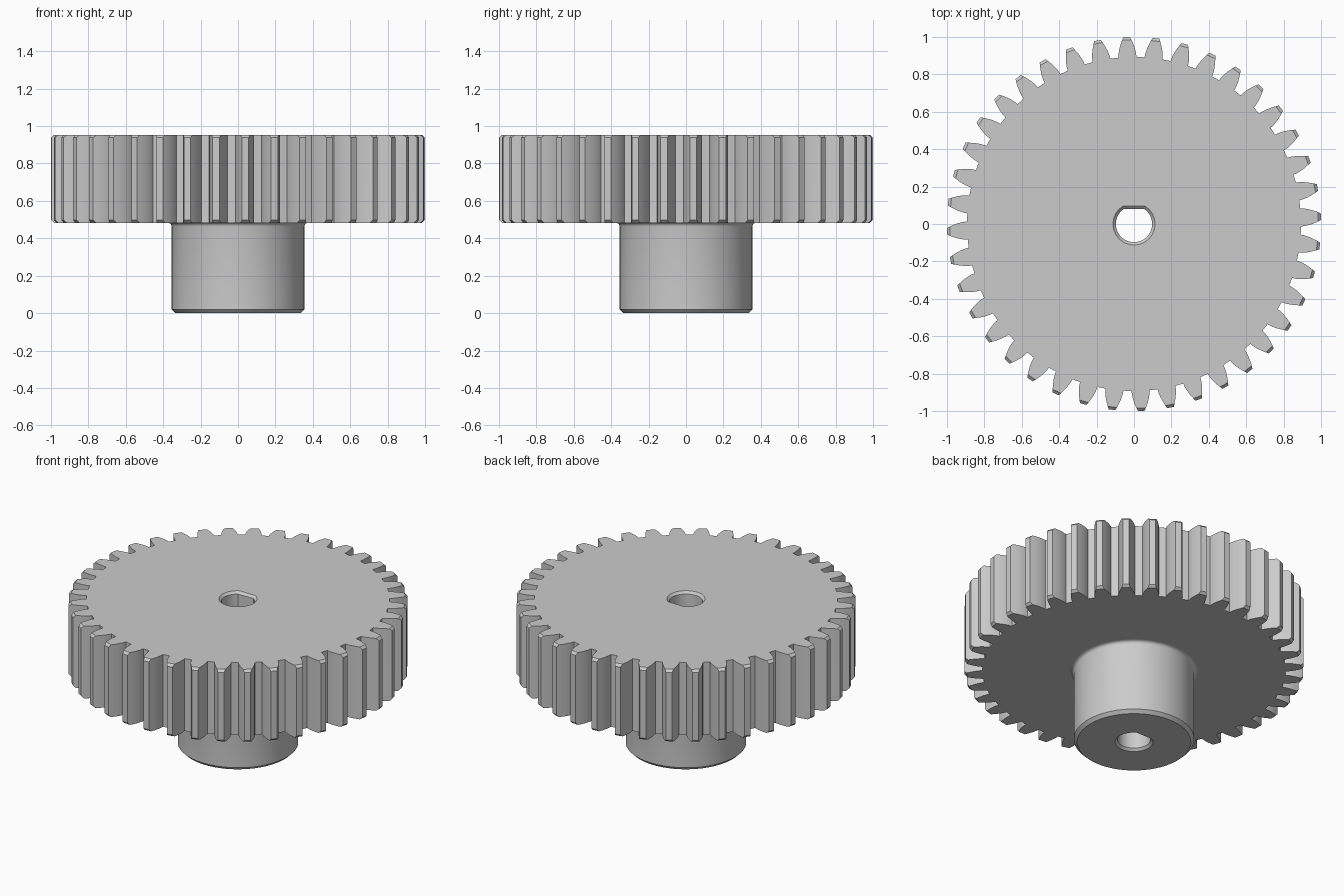
import bpy
import bmesh
from math import acos, asin, cos, sin, pi, radians, tan

if "Cube" in bpy.data.objects:
    bpy.data.objects.remove(bpy.data.objects["Cube"])

TEETH = 40
TIP = 1.0
MODULE = 2 * TIP / (TEETH + 2)
PITCH = MODULE * TEETH / 2
ROOT = PITCH - 1.25 * MODULE
BASE = PITCH * cos(radians(20))
PHASE = radians(2.25)
HUB, BORE, FLAT = 0.355, 0.097, 0.08
Z_WHEEL, Z_TOP = 0.483, 0.953
CHAMFER, FILLET = 0.015, 0.02


def involute(r):
    a = acos(min(1.0, BASE / r))
    return tan(a) - a


def half_tooth(r):
    """Half the angular width of a tooth at radius r."""
    return pi / (2 * TEETH) + involute(PITCH) - involute(r)


def polar(r, a):
    return r * cos(a), r * sin(a)


def gear_outline(tip):
    steps = 5
    radii = [ROOT + (TIP - 0.022 - ROOT) * i / (steps - 1) for i in range(steps)] + [tip]
    points = []
    for t in range(TEETH):
        mid = PHASE + 2 * pi * t / TEETH
        points += [polar(r, mid - half_tooth(r)) for r in radii]
        points += [polar(r, mid + half_tooth(r)) for r in reversed(radii)]
    return points


def circle_outline(r, n=96):
    return [polar(r, 2 * pi * i / n) for i in range(n)]


def bore_outline(grow, n=64):
    """Circle with a flat on its +y side, as an arc closed by a chord."""
    r = BORE + grow
    start = pi - asin((FLAT + grow) / r)
    sweep = 2 * pi - (2 * start - pi)
    return [polar(r, start + sweep * i / n) for i in range(n + 1)]


bm = bmesh.new()
flat_faces = []


def ring(outline, z):
    return [bm.verts.new((x, y, z)) for x, y in outline]


def skin(rings):
    """Join a stack of equal rings with quads."""
    for low, high in zip(rings, rings[1:]):
        for i in range(len(low)):
            j = (i + 1) % len(low)
            bm.faces.new((low[i], low[j], high[j], high[i]))


def fill_between(outer, inner):
    """Flat face between an outer and an inner ring."""
    edges = []
    for loop in (outer, inner):
        for i, v in enumerate(loop):
            edges.append(bm.edges.get((v, loop[(i + 1) % len(loop)])))
    made = bmesh.ops.triangle_fill(bm, edges=edges, use_beauty=True)
    flat_faces.extend(f for f in made["geom"] if isinstance(f, bmesh.types.BMFace))


# Toothed wheel with chamfered tips
wheel = [
    ring(gear_outline(TIP - CHAMFER), Z_WHEEL),
    ring(gear_outline(TIP), Z_WHEEL + CHAMFER),
    ring(gear_outline(TIP), Z_TOP - CHAMFER),
    ring(gear_outline(TIP - CHAMFER), Z_TOP),
]
skin(wheel)

# Hub with a chamfered foot and a fillet under the wheel
hub = [ring(circle_outline(HUB - 0.02), 0), ring(circle_outline(HUB), 0.02)]
for k in range(5):
    a = pi / 2 * k / 4
    hub.append(ring(circle_outline(HUB + FILLET * (1 - cos(a))),
                    Z_WHEEL - FILLET + FILLET * sin(a)))
skin(hub)

# D-shaped bore, chamfered at both ends
bore = [
    ring(bore_outline(CHAMFER), 0),
    ring(bore_outline(0), CHAMFER),
    ring(bore_outline(0), Z_TOP - CHAMFER),
    ring(bore_outline(CHAMFER), Z_TOP),
]
skin(bore)

# Flat faces: wheel top, wheel underside, hub foot
fill_between(wheel[-1], bore[-1])
fill_between(wheel[0], hub[-1])
fill_between(hub[0], bore[0])

bmesh.ops.recalc_face_normals(bm, faces=bm.faces[:])
bm.faces.index_update()
flat_ids = [f.index for f in flat_faces]
mesh = bpy.data.meshes.new("spur_gear")
bm.to_mesh(mesh)
bm.free()
gear = bpy.data.objects.new("spur_gear", mesh)
bpy.context.collection.objects.link(gear)

# Plain grey metal
grey = bpy.data.materials.new("plain_grey")
grey.use_nodes = True
colour = (0.6, 0.6, 0.6, 1)
grey.diffuse_color = colour
grey.node_tree.nodes["Principled BSDF"].inputs["Base Color"].default_value = colour
mesh.materials.append(grey)

# Smooth curved walls, flat end faces
bpy.ops.object.select_all(action="DESELECT")
gear.select_set(True)
bpy.context.view_layer.objects.active = gear
bpy.ops.object.shade_smooth_by_angle(angle=radians(30))
for i in flat_ids:
    mesh.polygons[i].use_smooth = False
